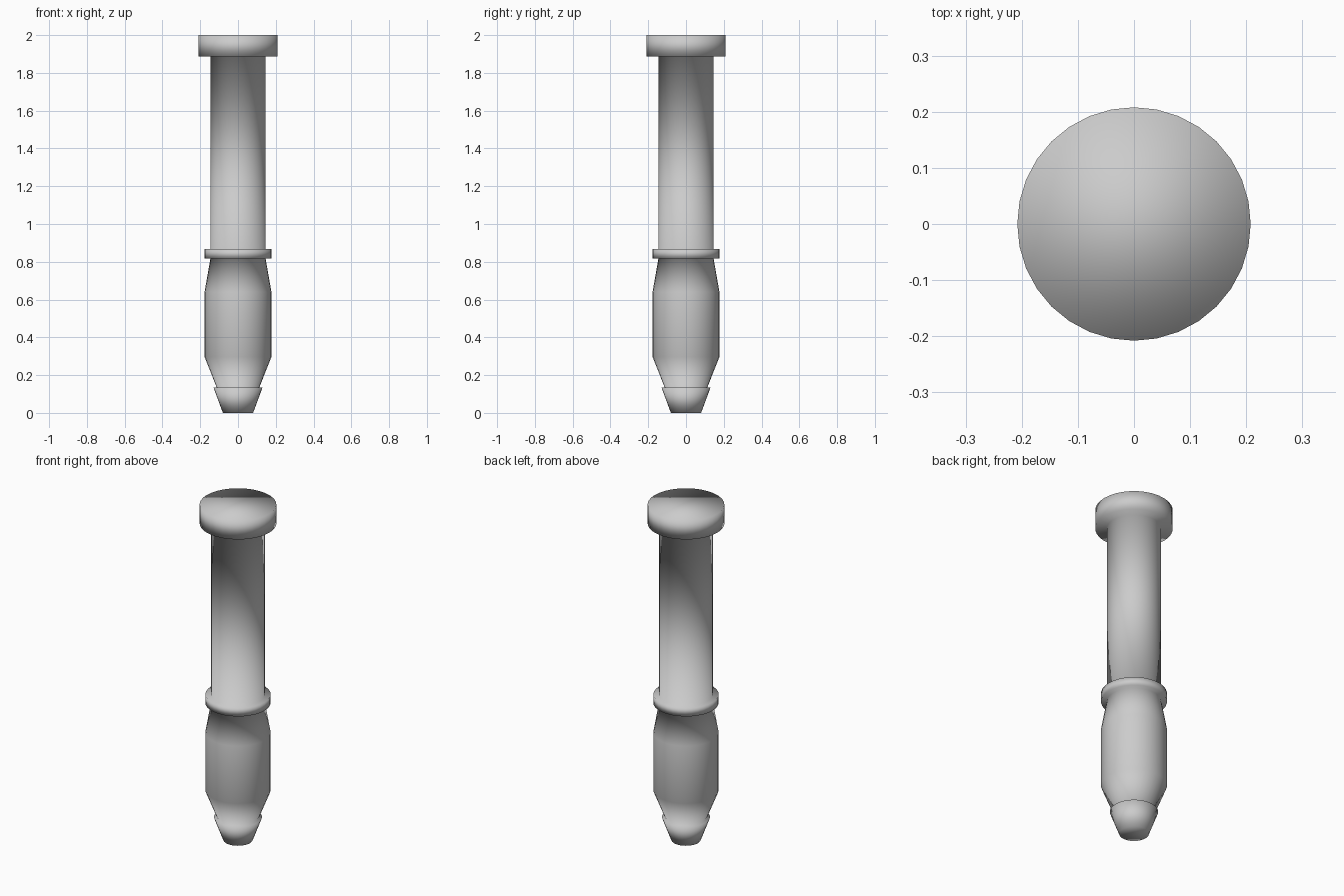
import bpy, bmesh
from math import cos, sin, tau

if "Cube" in bpy.data.objects:
    bpy.data.objects.remove(bpy.data.objects["Cube"])

SIDES = 32

# Turned outline as (radius, height), bottom to top
PROFILE = [
    (0.08, 0.0), (0.13, 0.135),        # tapered foot
    (0.113, 0.135), (0.177, 0.297),    # lower taper of the grip
    (0.177, 0.64), (0.146, 0.817),     # grip and upper taper
    (0.177, 0.817), (0.177, 0.867),    # collar
    (0.146, 0.867), (0.146, 1.888),    # shaft
    (0.208, 1.888), (0.208, 2.0),      # head
]


def turned_part(name, profile):
    bm = bmesh.new()
    rings = [[bm.verts.new((r * cos(tau * i / SIDES), r * sin(tau * i / SIDES), z))
              for i in range(SIDES)] for r, z in profile]
    for low, high in zip(rings, rings[1:]):
        for i in range(SIDES):
            j = (i + 1) % SIDES
            bm.faces.new((low[i], low[j], high[j], high[i]))
    # flat end caps
    bm.faces.new(rings[0][::-1])
    bm.faces.new(rings[-1])
    # the whole turning is softly shaded, without sharp edges
    for f in bm.faces:
        f.smooth = True
    mesh = bpy.data.meshes.new(name)
    bm.to_mesh(mesh)
    bm.free()
    obj = bpy.data.objects.new(name, mesh)
    bpy.context.collection.objects.link(obj)
    return obj


turned_part("turned_peg", PROFILE)
